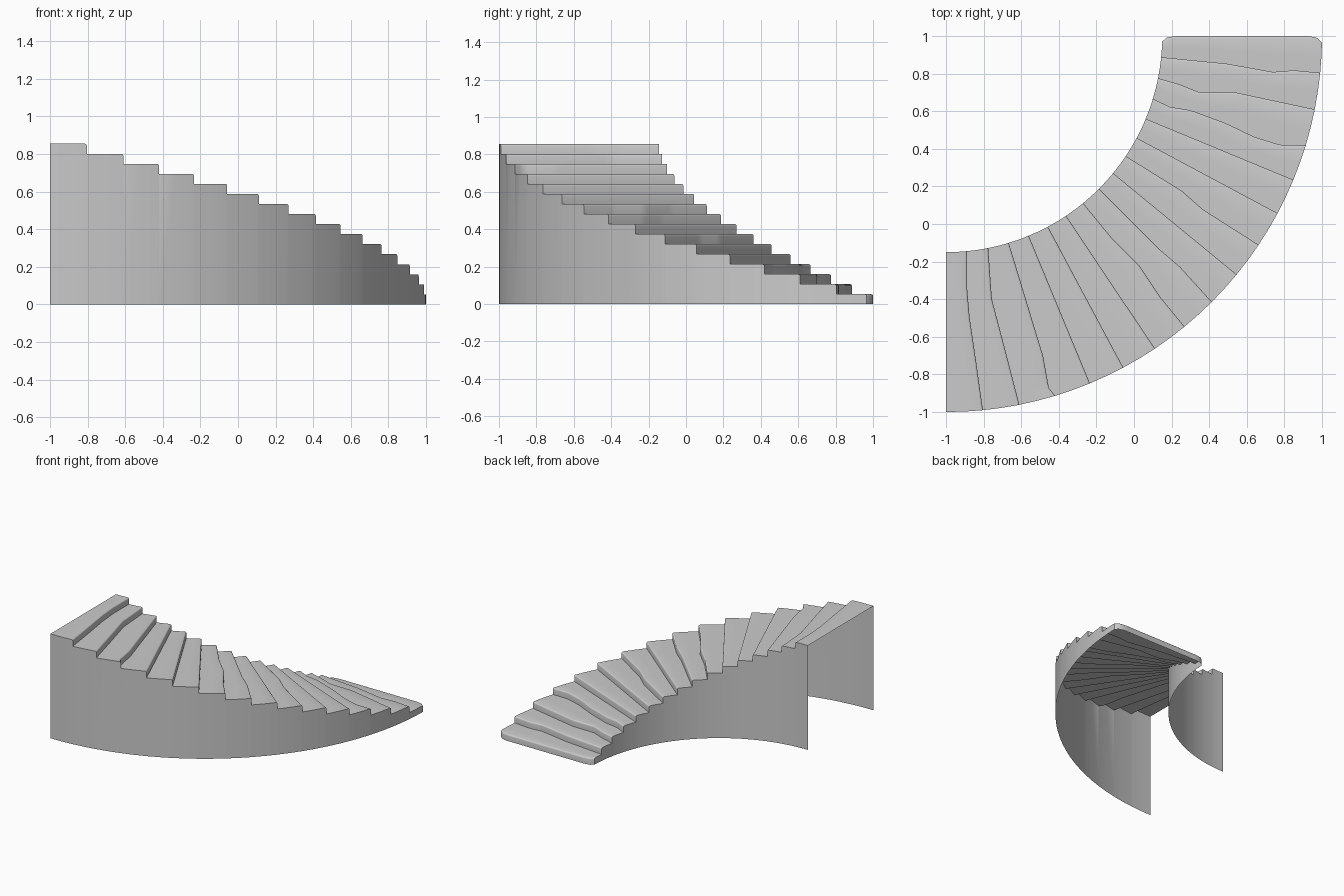
import bpy
import bmesh
import math

if "Cube" in bpy.data.objects:
    bpy.data.objects.remove(bpy.data.objects["Cube"])

STEPS, HEIGHT = 16, 0.855
R_IN, R_OUT = 1.15, 2.0
RISE, TURN = HEIGHT / STEPS, math.radians(90) / STEPS
ROUND = 0.011   # nosing radius
RADIAL = 34     # divisions across each tread

# Worn edges: edge number -> (radius, sideways drift)
WEAR = {
    1: [(1.35, -.02), (1.5, -.022), (1.75, -.01)],
    2: [(1.42, -.034), (1.68, -.018)],
    3: [(1.78, 0), (1.95, -.02)],
    7: [(1.4, 0), (1.6, .02), (1.8, 0)],
    8: [(1.6, 0), (1.75, .012)],
    10: [(1.5, .012), (1.65, -.008)],
    13: [(1.25, -.015), (1.36, 0), (1.56, -.012), (1.73, -.038), (1.87, -.038)],
    14: [(1.27, -.01), (1.375, -.03), (1.57, .006)],
    15: [(1.5, 0), (1.75, -.02), (1.86, 0)],
    16: [(1.15, -.03), (1.175, -.008), (1.22, 0), (1.93, 0), (1.975, -.01), (2.0, -.035)],
}


def drift(k, r):
    pts = [(R_IN - .001, 0)] + WEAR.get(k, []) + [(R_OUT + .001, 0)]
    for (r0, d0), (r1, d1) in zip(pts, pts[1:]):
        if r0 <= r <= r1:
            return d0 + (d1 - d0) * (r - r0) / (r1 - r0)
    return 0


def edge_angle(k, r):
    return k * TURN + drift(k, r) / r


def profile(r):
    """(angle, height) steps going down the stair at radius r."""
    out = []
    for i in range(STEPS):
        z = HEIGHT - i * RISE
        a, b = edge_angle(i, r), edge_angle(i + 1, r)
        out += [(a, z), ((a + b) / 2, z)]
        for j in range(4):
            t = math.radians(30 * j)
            out.append((b - ROUND / r * (1 - math.sin(t)), z - ROUND * (1 - math.cos(t))))
    out.append((edge_angle(STEPS, r), 0))
    return out


def point(r, a, z):
    return (-1 + r * math.sin(a), 1 - r * math.cos(a), z)


def make_object(name, rows):
    """Skin a grid of points; zero-area faces are dropped."""
    bm = bmesh.new()
    grid = [[bm.verts.new(p) for p in row] for row in rows]
    for r0, r1 in zip(grid, grid[1:]):
        for j in range(len(r0) - 1):
            bm.faces.new((r0[j], r1[j], r1[j + 1], r0[j + 1]))
    bmesh.ops.dissolve_degenerate(bm, dist=1e-5, edges=bm.edges[:])
    thin = [f for f in bm.faces if f.calc_area() < 1e-8]
    bmesh.ops.delete(bm, geom=thin, context='FACES')
    me = bpy.data.meshes.new(name)
    bm.to_mesh(me)
    bm.free()
    ob = bpy.data.objects.new(name, me)
    bpy.context.collection.objects.link(ob)
    bpy.ops.object.select_all(action='DESELECT')
    ob.select_set(True)
    bpy.context.view_layer.objects.active = ob
    bpy.ops.object.shade_smooth_by_angle(angle=math.radians(35))
    return ob


# Treads and risers as one folded sheet
radii = [R_IN + (R_OUT - R_IN) * j / RADIAL for j in range(RADIAL + 1)]
make_object("treads_and_risers", [[point(r, a, z) for a, z in profile(r)] for r in radii])


# Curved side walls, open underneath and at the tall end
def side_wall(name, r, outward):
    top = [p for p in profile(r)]
    upper = [point(r, a, z) for a, z in top]
    lower = [point(r, a, 0) for a, z in top]
    make_object(name, [upper, lower] if not outward else [lower, upper])


side_wall("outer_wall", R_OUT, True)
side_wall("inner_wall", R_IN, False)
